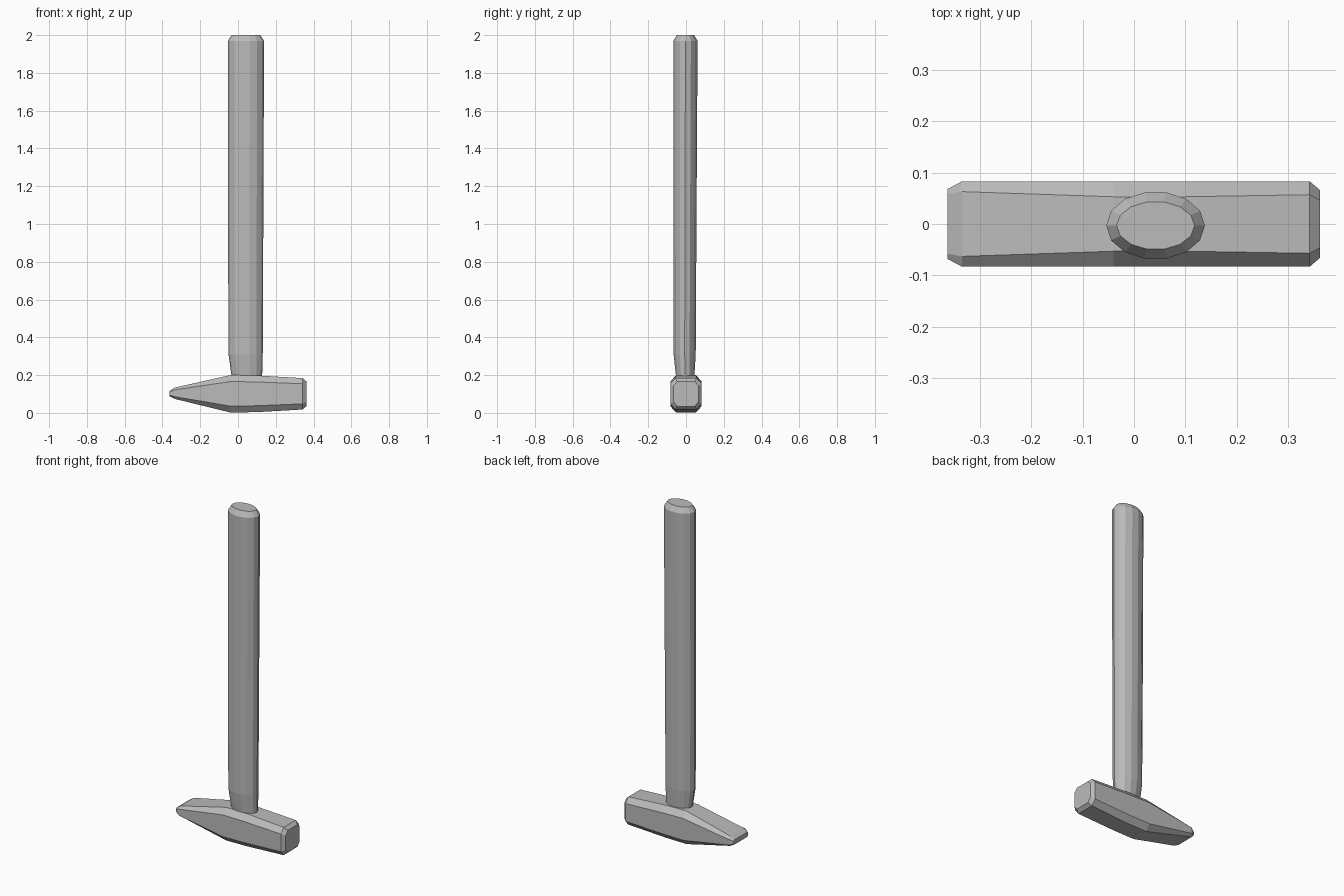
import bpy
import bmesh
from math import cos, sin, tau

if "Cube" in bpy.data.objects:
    bpy.data.objects.remove(bpy.data.objects["Cube"])

grey = bpy.data.materials.new("plain grey")
grey.use_nodes = True
COLOUR = (0.5, 0.5, 0.5, 1)
grey.diffuse_color = COLOUR
grey.node_tree.nodes["Principled BSDF"].inputs["Base Color"].default_value = COLOUR


def loft(name, rings):
    """Skin a row of equal-length rings and cap both ends."""
    bm = bmesh.new()
    loops = [[bm.verts.new(p) for p in ring] for ring in rings]
    n = len(loops[0])
    for a, b in zip(loops, loops[1:]):
        for i in range(n):
            j = (i + 1) % n
            bm.faces.new((a[i], a[j], b[j], b[i]))
    bm.faces.new(loops[0])
    bm.faces.new(loops[-1])
    bmesh.ops.recalc_face_normals(bm, faces=bm.faces)
    mesh = bpy.data.meshes.new(name)
    bm.to_mesh(mesh)
    bm.free()
    mesh.materials.append(grey)
    obj = bpy.data.objects.new(name, mesh)
    bpy.context.collection.objects.link(obj)
    return obj


def chamfered(x, low, high, half, cy, cz):
    """Rectangle across the head with its corners cut off."""
    return [(x, -half + cy, low), (x, half - cy, low), (x, half, low + cz), (x, half, high - cz),
            (x, half - cy, high), (x, cy - half, high), (x, -half, high - cz), (x, -half, low + cz)]


def ellipse(z, x0, x1, y0, y1, sides=14):
    """Oval across the handle, given by its extents."""
    cx, cy, rx, ry = (x0 + x1) / 2, (y0 + y1) / 2, (x1 - x0) / 2, (y1 - y0) / 2
    return [(cx + rx * cos(tau * i / sides), cy + ry * sin(tau * i / sides), z)
            for i in range(sides)]


# Hammer head: chisel tip on the right, square striking face on the left
loft("hammer_head", [chamfered(*s) for s in (
    (-0.363, 0.088, 0.116, 0.068, 0.010, 0.006),
    (-0.335, 0.074, 0.134, 0.083, 0.020, 0.012),
    (-0.040, 0.002, 0.200, 0.083, 0.030, 0.034),
    (0.100, 0.004, 0.198, 0.083, 0.030, 0.034),
    (0.342, 0.018, 0.184, 0.083, 0.026, 0.030),
    (0.362, 0.035, 0.167, 0.066, 0.020, 0.024))])

# Oval handle, narrowed where it enters the head and bevelled at its end
loft("handle", [ellipse(*s) for s in (
    (0.120, -0.030, 0.122, -0.050, 0.042),
    (0.200, -0.035, 0.128, -0.055, 0.046),
    (0.310, -0.050, 0.131, -0.067, 0.053),
    (1.000, -0.053, 0.134, -0.068, 0.057),
    (1.970, -0.054, 0.138, -0.069, 0.063),
    (2.000, -0.034, 0.118, -0.050, 0.044))])
